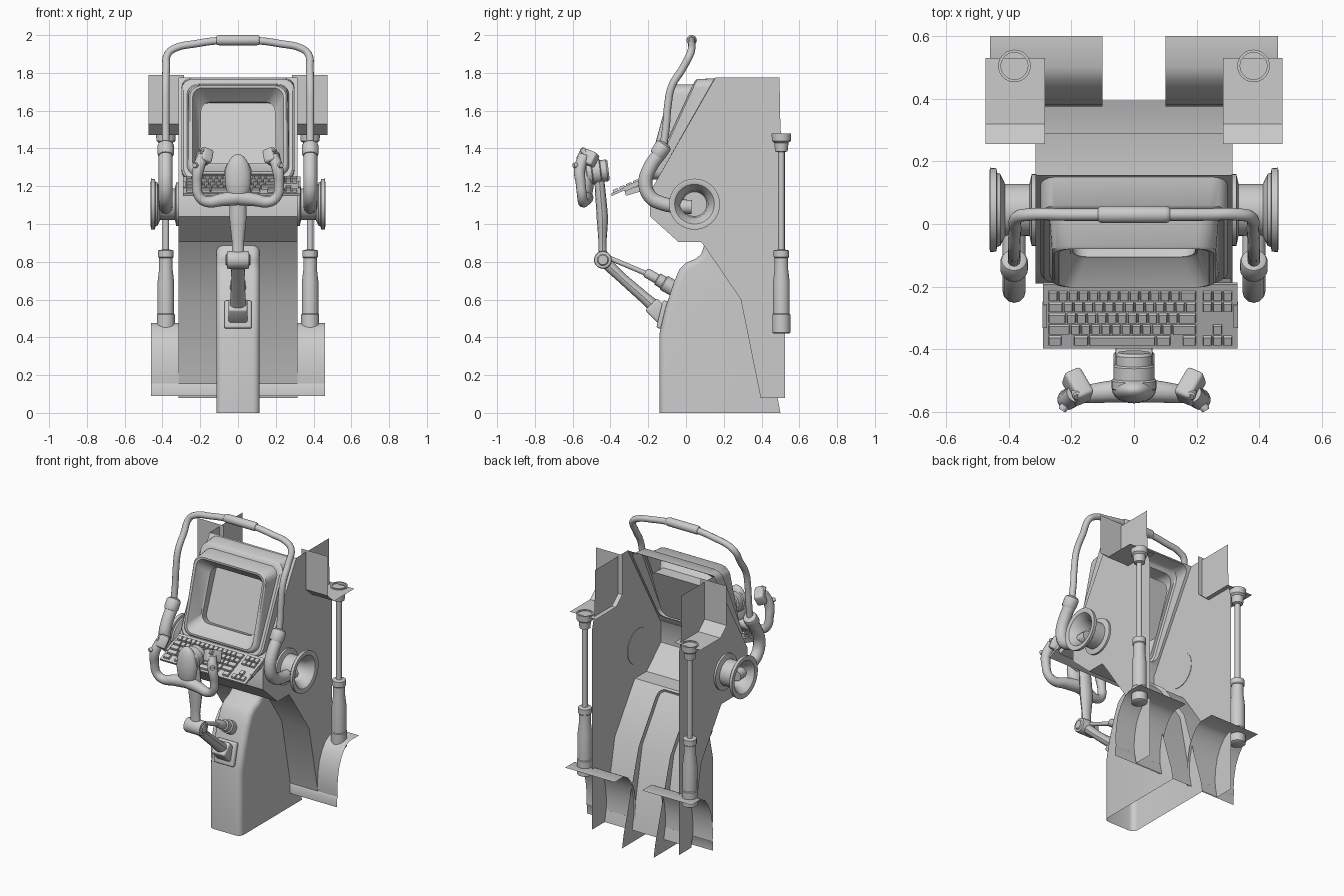
import bpy, bmesh, math
from mathutils import Vector, Matrix

if "Cube" in bpy.data.objects:
    bpy.data.objects.remove(bpy.data.objects["Cube"])

def add(name, verts, faces):
    me = bpy.data.meshes.new(name)
    me.from_pydata([tuple(v) for v in verts], [], faces)
    bm = bmesh.new(); bm.from_mesh(me)
    bmesh.ops.recalc_face_normals(bm, faces=bm.faces)
    bm.to_mesh(me); bm.free()
    ob = bpy.data.objects.new(name, me)
    bpy.context.collection.objects.link(ob)
    return ob

def strip(name, prof, x0, x1):
    """Sheet: a y-z profile swept along x."""
    n = len(prof)
    v = [(x, y, z) for x in (x0, x1) for y, z in prof]
    return add(name, v, [(i, i + 1, n + i + 1, n + i) for i in range(n - 1)])

def lathe(name, prof, p, d, n=28):
    """Turned part: (radius, height) profile around axis d from point p."""
    q = Vector((0, 0, 1)).rotation_difference(Vector(d))
    v = [Vector(p) + q @ Vector((r * math.cos(2 * math.pi * k / n), r * math.sin(2 * math.pi * k / n), h))
         for r, h in prof for k in range(n)]
    f = [(i * n + k, i * n + (k + 1) % n, (i + 1) * n + (k + 1) % n, (i + 1) * n + k)
         for i in range(len(prof) - 1) for k in range(n)]
    f += [tuple(range(n)), tuple(range(len(v) - n, len(v)))]
    return add(name, v, f)

def tube(name, pts, r, radii=None, xscale=1.0):
    """Smooth capped tube through points."""
    cu = bpy.data.curves.new(name, 'CURVE')
    cu.dimensions = '3D'; cu.bevel_depth = r; cu.bevel_resolution = 4
    cu.resolution_u = 6; cu.use_fill_caps = True
    sp = cu.splines.new('BEZIER'); sp.bezier_points.add(len(pts) - 1)
    for i, p in enumerate(pts):
        b = sp.bezier_points[i]
        b.co = p; b.handle_left_type = b.handle_right_type = 'AUTO'
        b.radius = radii[i] if radii else 1
    ob = bpy.data.objects.new(name, cu)
    bpy.context.collection.objects.link(ob)
    bpy.ops.object.select_all(action='DESELECT')
    ob.select_set(True); bpy.context.view_layer.objects.active = ob
    bpy.ops.object.convert(target='MESH')
    ob = bpy.context.view_layer.objects.active
    ob.data.transform(Matrix.Diagonal((xscale, 1, 1, 1)))
    return ob

def box(name, c, size, rot=(0, 0, 0), bev=0.0):
    bm = bmesh.new(); bmesh.ops.create_cube(bm, size=1)
    bmesh.ops.scale(bm, vec=size, verts=bm.verts)
    if bev:
        bmesh.ops.bevel(bm, geom=bm.edges[:], offset=bev, segments=3, profile=.5, affect='EDGES')
    me = bpy.data.meshes.new(name); bm.to_mesh(me); bm.free()
    ob = bpy.data.objects.new(name, me)
    ob.location = c; ob.rotation_euler = rot
    bpy.context.collection.objects.link(ob)
    return ob

# Side walls and the folded panel between them
belly = [(-.156, 1.23), (-.19, 1.17), (-.19, 1.04), (-.04, .905), (.08, .905),
         (.11, .865), (.29, .6), (.395, .08)]
wall = [(.495, 1.775), (.156, 1.775)] + belly + [(.525, .08), (.525, 1.4), (.5, 1.5)]
for s in (-1, 1):
    add("side_wall", [(s * .315, y, z) for y, z in wall], [tuple(range(len(wall)))])
strip("belly_panel", belly, -.315, .315)

# Pedestal: open-backed shell with rounded front edges
F = [(-.14, 0), (-.14, .42), (-.11, .55), (-.065, .69), (-.035, .76), (0, .795),
     (.05, .815), (.08, .84), (.1, .9)]
P = F + [(.15, .86), (.33, .6), (.485, .08), (.5, 0)]
n = len(P)
ped = add("pedestal", [(x, y, z) for x in (-.115, .115) for y, z in P],
          [tuple(range(n)), tuple(range(n, 2 * n))] + [(i, i + 1, n + i + 1, n + i) for i in range(len(F) - 1)])
bm = bmesh.new(); bm.from_mesh(ped.data); bm.verts.ensure_lookup_table()
keys = {frozenset((o + i, o + i + 1)) for o in (0, n) for i in range(len(F) - 1)}
es = [e for e in bm.edges if frozenset(v.index for v in e.verts) in keys]
bmesh.ops.bevel(bm, geom=es, offset=.035, segments=4, profile=.5, affect='EDGES')
bm.to_mesh(ped.data); bm.free()

# Monitor: nested rounded rectangles lofted from body to screen
def loop(hw, bot, top, r, k=6):
    b, t = Vector((0, *bot)), Vector((0, *top))
    up = t - b; h = up.length; up.normalize()
    out = []
    for cx, cy, a0 in ((hw - r, h - r, 0), (r - hw, h - r, 90), (r - hw, r, 180), (hw - r, r, 270)):
        for i in range(k + 1):
            a = math.radians(a0 + 90 * i / k)
            out.append(b + up * (cy + r * math.sin(a)) + Vector((cx + r * math.cos(a), 0, 0)))
    return out
loops = [loop(.315, (-.156, 1.23), (.156, 1.775), .004), loop(.298, (-.15, 1.235), (.15, 1.77), .05),
         loop(.298, (-.185, 1.235), (.06, 1.768), .06), loop(.288, (-.192, 1.24), (.048, 1.76), .06),
         loop(.27, (-.185, 1.255), (.04, 1.74), .06), loop(.262, (-.198, 1.26), (-.07, 1.737), .06),
         loop(.255, (-.203, 1.266), (-.08, 1.732), .06), loop(.24, (-.203, 1.278), (-.08, 1.72), .05),
         loop(.203, (-.11, 1.315), (.0, 1.65), .05), loop(.195, (-.105, 1.32), (.005, 1.645), .05),
         loop(.205, (-.05, 1.30), (.08, 1.64), .05)]
m = len(loops[0])
add("monitor", [v for l in loops for v in l],
    [(i * m + k, i * m + (k + 1) % m, (i + 1) * m + (k + 1) % m, (i + 1) * m + k)
     for i in range(len(loops) - 1) for k in range(m)] + [tuple(range((len(loops) - 1) * m, len(loops) * m))])

# Parts repeated on both sides
skirt = [(.374, .09), (.374, .145), (.38, .155), (.376, .21), (.382, .28), (.397, .35),
         (.425, .41), (.46, .455), (.5, .477), (.6, .477)]
for s in (-1, 1):
    strip("foot_skirt", skirt, s * .1, s * .46)
    strip("upper_bracket", [(.255, 1.79), (.255, 1.53), (.32, 1.472), (.53, 1.472)], s * .285, s * .475)
    # Gas strut
    lathe("strut", [(.04, .42), (.048, .425), (.048, .52), (.044, .525), (.044, .69), (.036, .76), (.036, .82),
                    (.041, .825), (.041, .86), (.017, .865), (.017, 1.38), (.033, 1.385), (.038, 1.43),
                    (.05, 1.44), (.052, 1.48), (.043, 1.48), (.043, 1.465)], (s * .382, .505, 0), (0, 0, 1))
    # Flanged side horn
    lathe("side_horn", [(.115, 0), (.115, .015), (.083, .022), (.083, .1), (.115, .115), (.118, .125), (.133, .128),
                        (.135, .148), (.12, .15), (.105, .145), (.072, .1), (.065, .04)],
          (s * .312, .045, 1.105), (s, 0, 0), 36)
    # Thick lower rail tube, stub and collar
    tube("rail_socket", [(s * .383, -.13, 1.385), (s * .383, -.19, 1.3), (s * .383, -.215, 1.22),
                         (s * .383, -.19, 1.145), (s * .383, -.13, 1.11), (s * .383, -.01, 1.09)], .037)
    tube("rail_stub", [(s * .383, -.03, 1.093), (s * .383, .03, 1.09)], .037)
    lathe("rail_collar", [(.024, -.01), (.04, 0), (.044, .01), (.044, .055), (.038, .07)],
          (s * .383, -.115, 1.42), (0, -.55, -.83))

# Overhead rail
half = [(.11, .03, 1.97), (.22, .03, 1.955), (.335, .03, 1.93), (.372, .022, 1.9), (.38, -.02, 1.82),
        (.383, -.075, 1.73), (.383, -.097, 1.62), (.383, -.105, 1.52), (.383, -.12, 1.41)]
tube("overhead_rail", [(-x, y, z) for x, y, z in reversed(half)] + half, .02)
lathe("rail_sleeve", [(.02, -.115), (.025, -.11), (.027, -.1), (.027, .1), (.025, .11), (.02, .115)],
      (0, .03, 1.973), (1, 0, 0))

# Keyboard: tray plus rows of tapered keycaps (negative widths are gaps)
ang = math.atan2(.09, .205)
cen = Vector((.02, -.293, 1.2))
box("keyboard_tray", cen, (.62, .224, .014), (ang, 0, 0))
box("keyboard_support", (.02, -.25, 1.185), (.58, .15, .03), (ang * .7, 0, 0))
for x in (-.285, .325):
    box("keyboard_bracket", (x, -.29, 1.2), (.014, .08, .026), (ang, 0, 0))
rows = [[1] * 13 + [1.6], [1.5] + [1] * 12 + [1.1], [1.8] + [1] * 11 + [1.8], [2.2] + [1] * 10 + [2.4],
        [1.4, -1.1, 1.5, 6.6, 1.5, -1.1, 1.4]]
pads = [[1, 1, 1], [1, 1, 1], [], [-1, 1, -1], [1, 1, 1]]
bm = bmesh.new()
for j in range(5):
    for x0, ws in ((-.295, rows[j]), (.198, pads[j])):
        x = x0
        for w in ws:
            wid = abs(w) * .0325
            if w > 0:
                cap = bmesh.ops.create_cube(bm, size=1)['verts']
                for v in cap:
                    t = .76 if v.co.z > 0 else .9
                    v.co = ((x + wid / 2) + v.co.x * (wid - (1 - t) * .034),
                            .074 - j * .039 + v.co.y * .036 * t, .013 + v.co.z * .014)
            x += wid
bm.transform(Matrix.Translation(cen) @ Matrix.Rotation(ang, 4, 'X'))
me = bpy.data.meshes.new("keycaps"); bm.to_mesh(me); bm.free()
bpy.context.collection.objects.link(bpy.data.objects.new("keycaps", me))

# Control column: pivot, upright, hub and central boss
lathe("column_pivot", [(.025, -.066), (.03, -.06), (.044, -.058), (.047, -.05), (.047, .05), (.044, .058),
                       (.03, .06), (.025, .066)], (0, -.44, .81), (1, 0, 0))
tube("column", [(0, -.44, .8), (0, -.442, .9), (0, -.443, 1.03), (0, -.452, 1.15), (0, -.46, 1.25)],
     .03, [.75, .7, 1, .95, .85], 1.5)
lathe("yoke_hub", [(.05, 0), (.058, .01), (.058, .04), (.066, .045), (.066, .085), (.072, .09), (.072, .115),
                   (.05, .135)], (0, -.41, 1.285), (0, -1, -.12))
bm = bmesh.new()
bmesh.ops.create_uvsphere(bm, u_segments=24, v_segments=14, radius=1)
bm.transform(Matrix.Translation((0, -.53, 1.24)) @ Matrix.Diagonal((.07, .043, .13, 1)))
me = bpy.data.meshes.new("yoke_boss"); bm.to_mesh(me); bm.free()
bpy.context.collection.objects.link(bpy.data.objects.new("yoke_boss", me))

# Yoke arms, grips and switch heads
for s in (-1, 1):
    tube("yoke_grip", [(0, -.53, 1.14), (s * .09, -.537, 1.128), (s * .165, -.545, 1.118), (s * .205, -.55, 1.145),
                       (s * .217, -.557, 1.21), (s * .21, -.563, 1.29), (s * .185, -.54, 1.36)],
         .031, [1.3, 1.1, .9, .85, .85, 1, 1])
    box("grip_head", (s * .18, -.52, 1.352), (.06, .1, .075), (-.35, s * -.35, s * -.4), .012)
    lathe("grip_button", [(.016, 0), (.016, .025), (.011, .03)], (s * .185, -.535, 1.375), (s * -.15, -.6, .8), 16)
    lathe("grip_trigger", [(.013, 0), (.015, .02), (.012, .03)], (s * .215, -.57, 1.31), (s * .5, -.85, 0), 16)

# Lower arm with foot plate, damper rod and cylinder
tube("lower_arm", [(0, -.44, .81), (0, -.34, .715), (0, -.22, .61), (0, -.13, .53)], .032, [1, .85, .95, 1.2], 1.3)
box("arm_foot", (0, -.15, .54), (.1, .1, .09), (-.8, 0, 0), .012)
box("foot_plate", (0, -.125, .52), (.145, .03, .15), (-.24, 0, 0), .01)
tube("damper_rod", [(0, -.43, .83), (0, -.18, .725)], .013)
lathe("damper_cylinder", [(.02, 0), (.026, .01), (.026, .07), (.034, .075), (.034, .11), (.042, .115), (.042, .18)],
      (0, -.215, .745), (0, .87, -.5))

# Smooth shading with crisp edges
bpy.ops.object.select_all(action='SELECT')
bpy.context.view_layer.objects.active = ped
bpy.ops.object.shade_smooth_by_angle(angle=math.radians(35))
